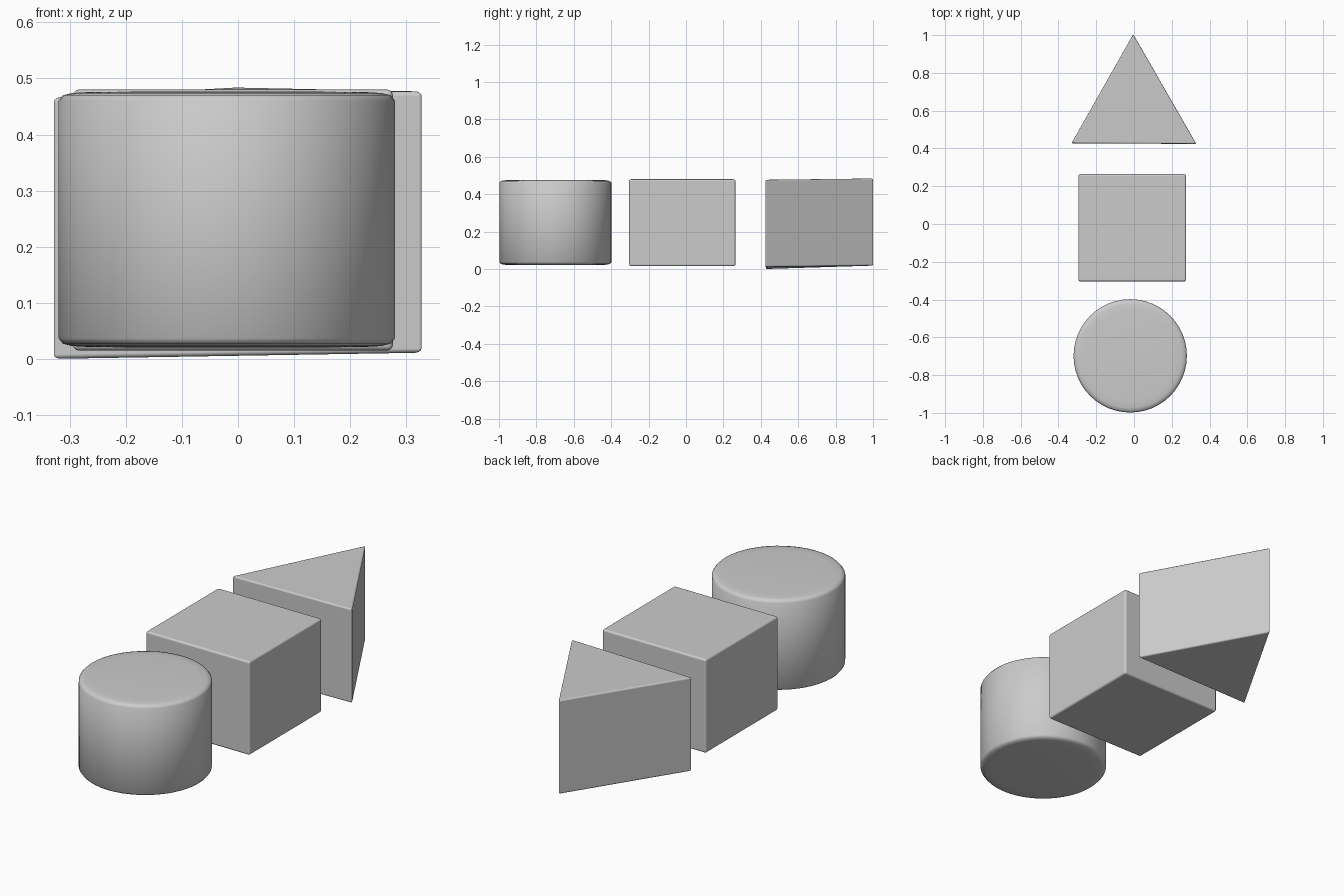
import bpy, bmesh
from math import radians

if "Cube" in bpy.data.objects:
    bpy.data.objects.remove(bpy.data.objects["Cube"])


def finish(name, bm, bevel=0.0, angle=35):
    """Turn a bmesh into a smooth-shaded object with optional rounded edges."""
    bmesh.ops.recalc_face_normals(bm, faces=bm.faces)
    mesh = bpy.data.meshes.new(name)
    bm.to_mesh(mesh)
    bm.free()
    ob = bpy.data.objects.new(name, mesh)
    bpy.context.collection.objects.link(ob)
    bpy.ops.object.select_all(action='DESELECT')
    ob.select_set(True)
    bpy.context.view_layer.objects.active = ob
    if bevel:
        mod = ob.modifiers.new("Rounded edges", 'BEVEL')
        mod.width = bevel
        mod.segments = 3
        mod.harden_normals = True
        bpy.ops.object.shade_smooth()
    else:
        bpy.ops.object.shade_smooth_by_angle(angle=radians(angle))
    return ob


def prism(name, base, height, bevel):
    """Extrude a base outline (x, y, z corners) straight up."""
    bm = bmesh.new()
    face = bm.faces.new([bm.verts.new(p) for p in base])
    ext = bmesh.ops.extrude_face_region(bm, geom=[face], use_keep_orig=True)
    top = [v for v in ext["geom"] if isinstance(v, bmesh.types.BMVert)]
    bmesh.ops.translate(bm, verts=top, vec=(0, 0, height))
    return finish(name, bm, bevel)


def lathe(name, profile, centre, steps):
    """Spin a (radius, z) profile around a vertical axis."""
    bm = bmesh.new()
    verts = [bm.verts.new((centre[0] + r, centre[1], z)) for r, z in profile]
    edges = [bm.edges.new(pair) for pair in zip(verts, verts[1:])]
    bmesh.ops.spin(bm, geom=verts + edges, cent=(*centre, 0), axis=(0, 0, 1),
                   angle=radians(360), steps=steps)
    bmesh.ops.remove_doubles(bm, verts=bm.verts, dist=0.0005)
    return finish(name, bm, angle=60)


# Round block: softened rims at top and bottom
rim = [(0.0, 0.02), (0.24, 0.021), (0.275, 0.023), (0.292, 0.027), (0.3, 0.037)]
lathe("round_block", rim + [(r, 0.497 - z) for r, z in reversed(rim)],
      (-0.02, -0.698), 48)

# Square block
prism("square_block",
      [(-0.294, -0.304, 0.015), (0.276, -0.304, 0.015),
       (0.276, 0.264, 0.015), (-0.294, 0.264, 0.015)], 0.465, 0.01)

# Triangular block, resting slightly tilted
prism("triangular_block",
      [(-0.331, 0.427, 0.0), (0.33, 0.424, 0.011), (-0.004, 1.005, 0.018)],
      0.466, 0.008)
